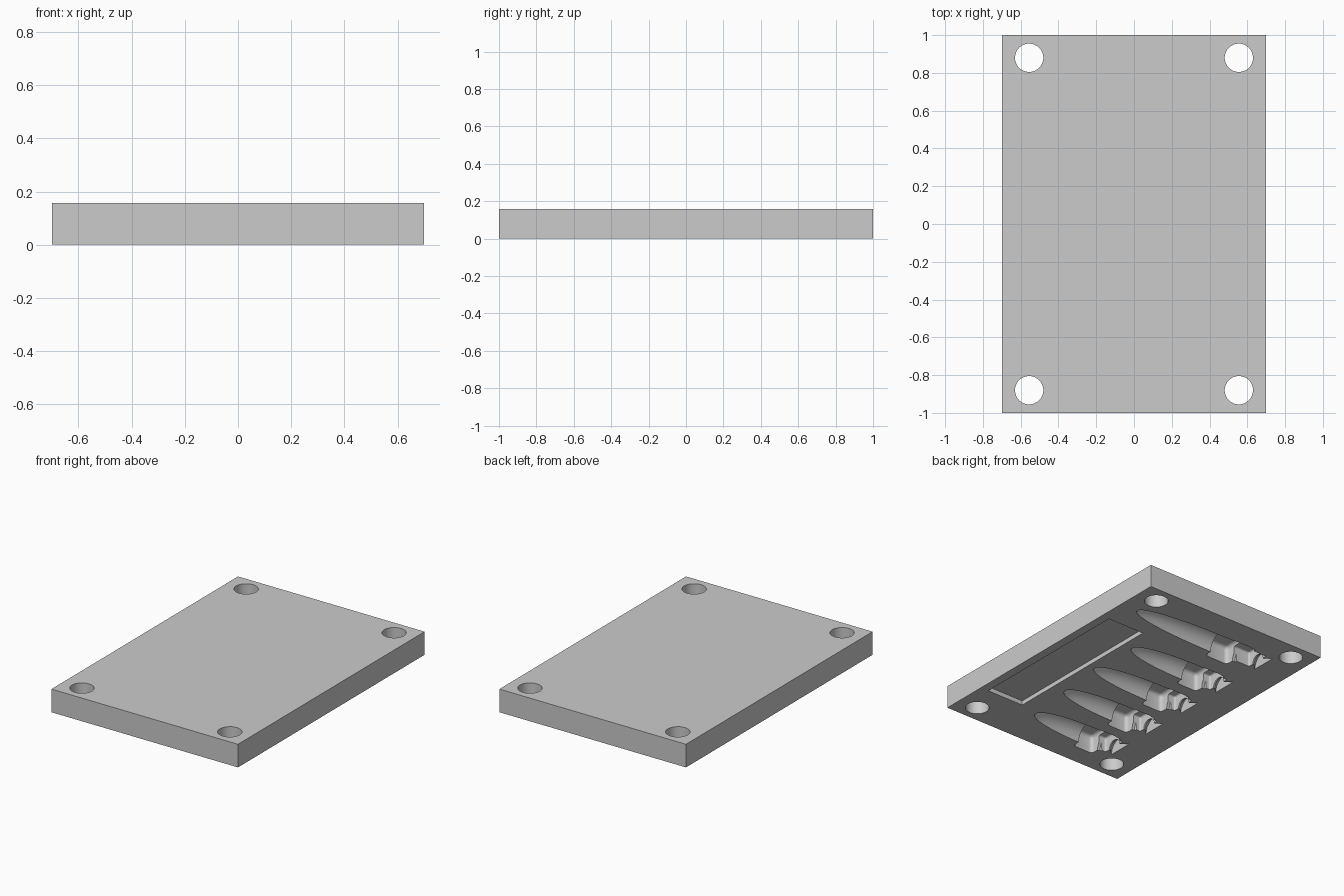
import bpy, bmesh, math
from mathutils import Matrix

if "Cube" in bpy.data.objects:
    bpy.data.objects.remove(bpy.data.objects["Cube"])

HEIGHT = 0.157

grey = bpy.data.materials.new("light grey")
grey.use_nodes = True
colour = (0.6, 0.6, 0.6, 1)
grey.diffuse_color = colour
grey.node_tree.nodes["Principled BSDF"].inputs["Base Color"].default_value = colour


def add_object(name, bm):
    bmesh.ops.recalc_face_normals(bm, faces=bm.faces)
    mesh = bpy.data.meshes.new(name)
    bm.to_mesh(mesh)
    bm.free()
    mesh.materials.append(grey)
    obj = bpy.data.objects.new(name, mesh)
    bpy.context.collection.objects.link(obj)
    return obj


def box(name, x0, x1, y0, y1, z0, z1, bevel=0):
    bm = bmesh.new()
    bmesh.ops.create_cube(bm, size=1)
    bmesh.ops.scale(bm, vec=(x1 - x0, y1 - y0, z1 - z0), verts=bm.verts)
    bmesh.ops.translate(bm, vec=((x0 + x1) / 2, (y0 + y1) / 2, (z0 + z1) / 2), verts=bm.verts)
    if bevel:
        bmesh.ops.bevel(bm, geom=bm.edges[:], offset=bevel, segments=4,
                        profile=0.5, affect='EDGES')
    return add_object(name, bm)


def cylinder(name, x, y, radius):
    bm = bmesh.new()
    bmesh.ops.create_cone(bm, cap_ends=True, segments=48, radius1=radius, radius2=radius,
                          depth=1, matrix=Matrix.Translation((x, y, 0)))
    return add_object(name, bm)


def lathe(name, profile, y, sides=32):
    """Solid of revolution about the x direction, from (x, radius) pairs."""
    bm = bmesh.new()
    rings = []
    for x, r in profile:
        rings.append([bm.verts.new((x, y + r * math.cos(a), r * math.sin(a)))
                      for a in (math.tau * (i + 0.5) / sides for i in range(sides))])
    for a, b in zip(rings, rings[1:]):
        for i in range(sides):
            j = (i + 1) % sides
            bm.faces.new((a[i], a[j], b[j], b[i]))
    bm.faces.new(rings[0])
    bm.faces.new(rings[-1])
    return add_object(name, bm)


plate = box("mould_plate", -0.7, 0.7, -1, 1, 0, HEIGHT)
cutters = []

# Corner bolt holes
for sx in (-1, 1):
    for sy in (-1, 1):
        cutters.append(cylinder("bolt_hole", sx * 0.555, sy * 0.88, 0.075))

# Shallow label recess underneath
cutters.append(box("label_recess", 0.36, 0.64, -0.67, 0.515, -0.1, 0.03))

# Five cavities underneath: axis y, tip x, head start x, head end x
cavities = [(0.71, 0.57, -0.12, -0.30), (0.325, 0.29, -0.205, -0.37),
            (-0.02, 0.31, -0.205, -0.37), (-0.36, 0.27, -0.205, -0.37),
            (-0.70, 0.225, -0.215, -0.37)]
for y, tip, start, end in cavities:
    # Rounded finger-shaped body, narrow neck and flared mouth
    profile = []
    for i in range(1, 15):
        t = math.pi / 2 * i / 14
        profile.append((start + (tip - start) * math.cos(t * 0.98 + 0.02),
                        0.1 * math.sin(t) ** 0.9))
    profile += [(end - 0.02, 0.1), (end - 0.03, 0.05), (-0.435, 0.05)]
    profile += [(-0.475 + 0.04 * math.cos(a), 0.088 - 0.038 * math.cos(a))
                for a in (math.pi / 2 * i / 6 for i in range(1, 7))]
    cutters.append(lathe("body_cavity", profile, y))
    # Square head and collar with rounded corners
    cutters.append(box("head_cavity", end, start, y - 0.155, y + 0.105, -0.1, 0.122, 0.025))
    cutters.append(box("collar_cavity", -0.425, end + 0.04, y - 0.085, y + 0.082,
                       -0.1, 0.1, 0.012))

# Cut everything out, then drop the cutters
for cutter in cutters:
    mod = plate.modifiers.new("cut", 'BOOLEAN')
    mod.operation = 'DIFFERENCE'
    mod.solver = 'EXACT'
    mod.object = cutter
bpy.context.view_layer.update()
graph = bpy.context.evaluated_depsgraph_get()
cut_mesh = bpy.data.meshes.new_from_object(plate.evaluated_get(graph))
plate.modifiers.clear()
plate.data = cut_mesh
for cutter in cutters:
    bpy.data.objects.remove(cutter)

# Smooth the round walls, keep the edges sharp
bpy.ops.object.select_all(action='DESELECT')
plate.select_set(True)
bpy.context.view_layer.objects.active = plate
bpy.ops.object.shade_smooth_by_angle(angle=math.radians(30))
